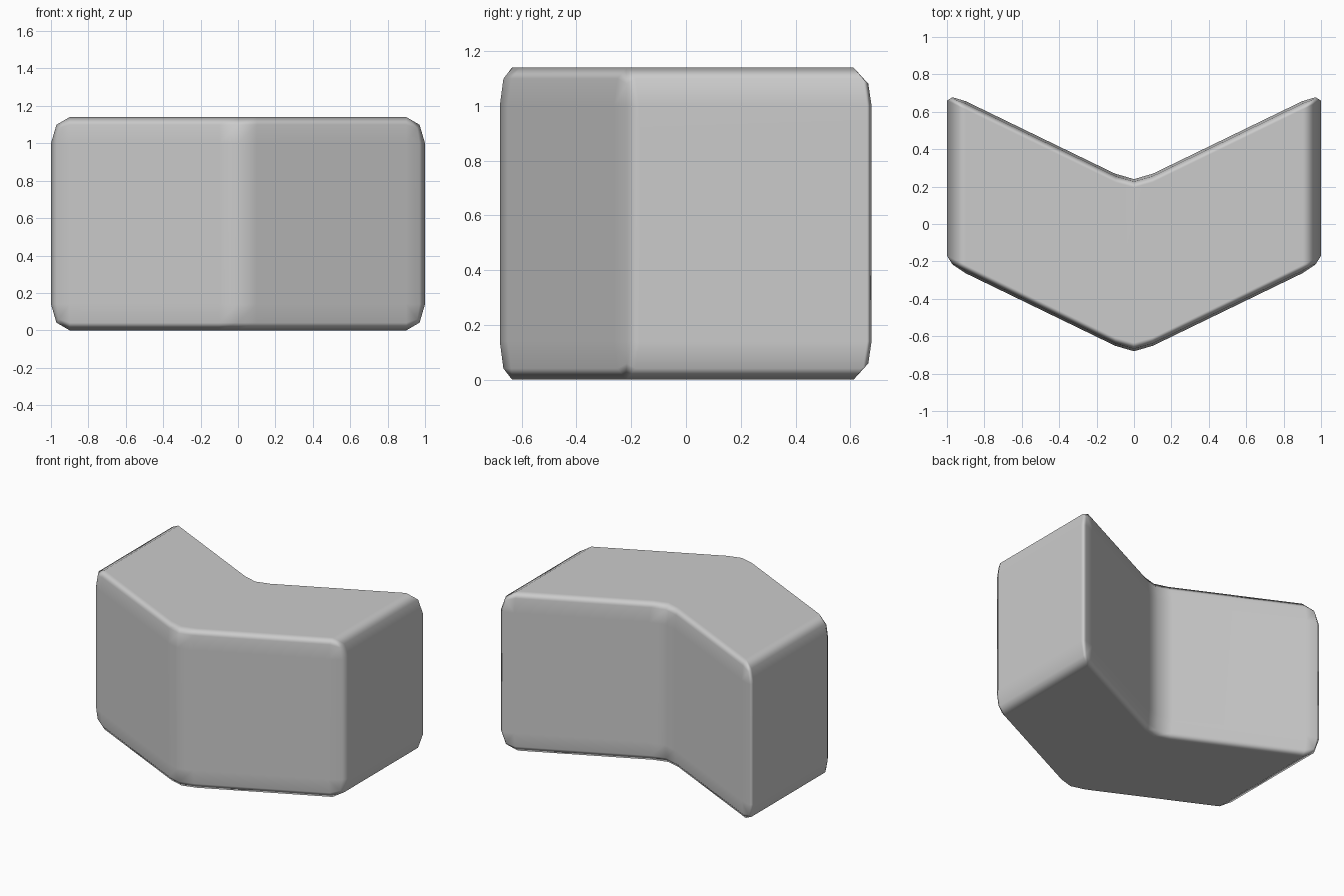
import bpy, bmesh
from mathutils import Vector

if "Cube" in bpy.data.objects:
    bpy.data.objects.remove(bpy.data.objects["Cube"])

# Overall box and rounding size on each axis
SIZE = Vector((2.0, 0.92, 1.14))
ROUND = Vector((0.10, 0.045, 0.14))
SLOPE = 0.485


def bend(x):
    """Backward sweep of the two wings, softened at the middle."""
    return 0.0 if abs(x) < 1e-4 else 0.453 + SLOPE * (abs(x) - 0.975)


# Rounded box: bevel in a space where the rounding is one unit, then scale
bm = bmesh.new()
bmesh.ops.create_cube(bm, size=1)
for v in bm.verts:
    v.co = Vector(c * s / r for c, s, r in zip(v.co, SIZE, ROUND))
bmesh.ops.bevel(bm, geom=bm.edges[:], offset=1, segments=2, profile=0.5,
                affect='EDGES', clamp_overlap=False)
for v in bm.verts:
    v.co = Vector(c * r for c, r in zip(v.co, ROUND))

# Loops for the centre bend
for x in (-0.1, 0.0, 0.1):
    bmesh.ops.bisect_plane(bm, geom=bm.verts[:] + bm.edges[:] + bm.faces[:],
                           plane_co=(x, 0, 0), plane_no=(1, 0, 0))

# Sweep the wings back and stand the block on the ground
for v in bm.verts:
    v.co.y += bend(v.co.x) - 0.22
    v.co.z += SIZE.z / 2
bmesh.ops.recalc_face_normals(bm, faces=bm.faces[:])
for f in bm.faces:
    f.smooth = True

mesh = bpy.data.meshes.new("chevron_block")
bm.to_mesh(mesh)
bm.free()
block = bpy.data.objects.new("chevron_block", mesh)
bpy.context.collection.objects.link(block)

# Keep the large faces flat in the shading
weighted = block.modifiers.new("flat_faces", 'WEIGHTED_NORMAL')
weighted.weight = 80
